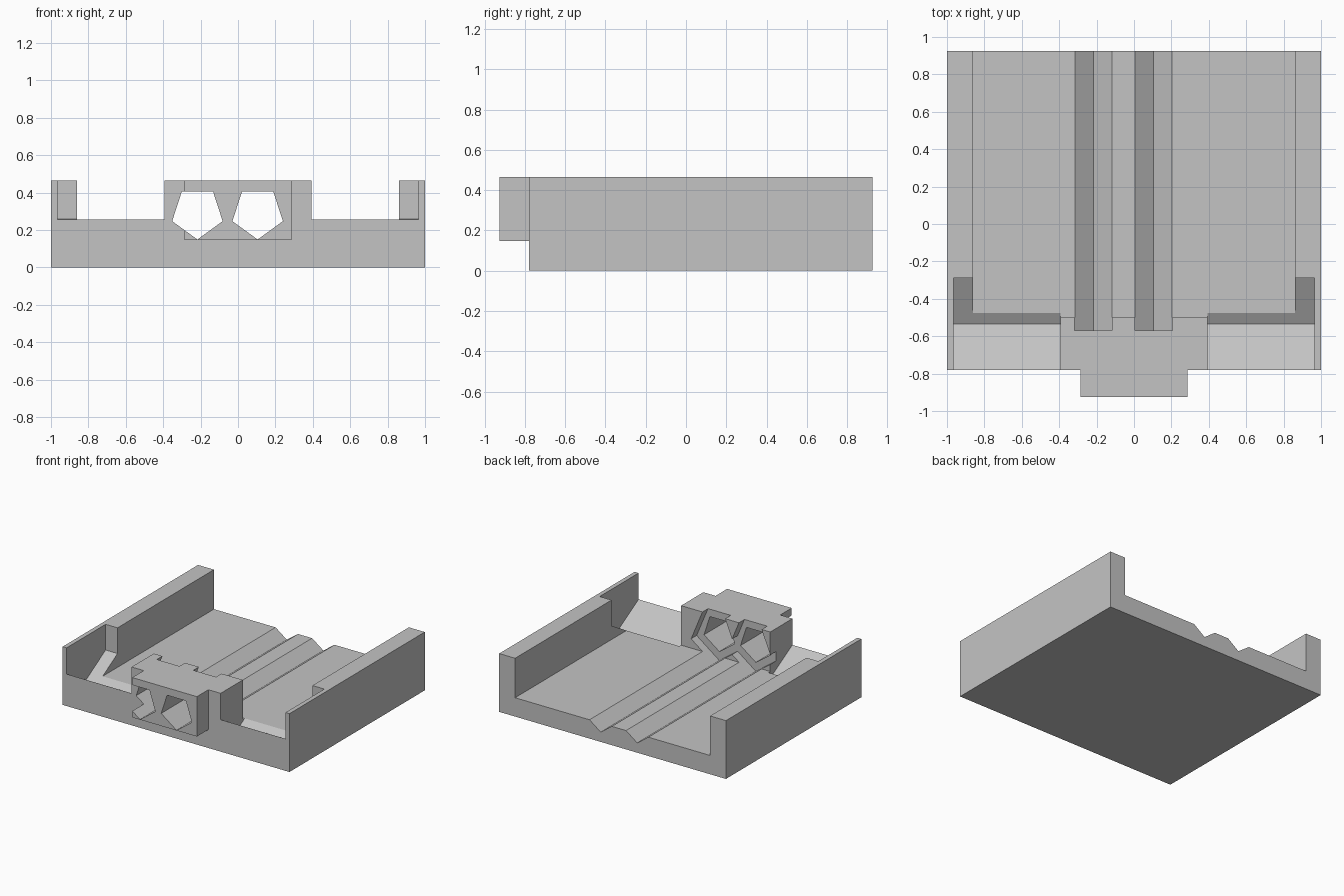
import bpy
import bmesh
from math import sin, cos, pi
from mathutils import Vector

cube = bpy.data.objects.get("Cube")
if cube:
    bpy.data.objects.remove(cube, do_unlink=True)

grey = bpy.data.materials.new("plain grey")
grey.use_nodes = True
colour = (0.55, 0.55, 0.55, 1)
grey.diffuse_color = colour
grey.node_tree.nodes["Principled BSDF"].inputs["Base Color"].default_value = colour


def prism(name, profile, axis, start, end):
    """Extrude a closed profile along x (profile is y, z) or y (profile is x, z)."""
    bm = bmesh.new()
    place = (lambda a, b: (start, a, b)) if axis == "x" else (lambda a, b: (a, start, b))
    face = bm.faces.new([bm.verts.new(place(a, b)) for a, b in profile])
    step = Vector((end - start, 0, 0) if axis == "x" else (0, end - start, 0))
    top = bmesh.ops.extrude_face_region(bm, geom=[face])["geom"]
    bmesh.ops.translate(bm, vec=step, verts=[v for v in top if isinstance(v, bmesh.types.BMVert)])
    bmesh.ops.recalc_face_normals(bm, faces=bm.faces)
    mesh = bpy.data.meshes.new(name)
    bm.to_mesh(mesh)
    bm.free()
    mesh.materials.append(grey)
    obj = bpy.data.objects.new(name, mesh)
    bpy.context.collection.objects.link(obj)
    return obj


def box(name, x, y, z):
    return prism(name, [(x[0], z[0]), (x[1], z[0]), (x[1], z[1]), (x[0], z[1])], "y", *y)


def combine(target, tool, operation):
    """Apply one boolean and remove the tool."""
    mod = target.modifiers.new("combine", "BOOLEAN")
    mod.operation, mod.solver, mod.object = operation, "EXACT", tool
    graph = bpy.context.evaluated_depsgraph_get()
    mesh = bpy.data.meshes.new_from_object(target.evaluated_get(graph))
    target.modifiers.clear()
    target.data = mesh
    bpy.data.objects.remove(tool, do_unlink=True)


TOP, FLOOR, FRONT, BACK = 0.465, 0.15, -0.78, 0.925

# Solid tray with a front boss
tray = box("slotted_tray", (-1, 1), (FRONT, BACK), (0, TOP))
combine(tray, box("front_boss", (-0.285, 0.285), (-BACK, -0.7), (0.147, TOP)), "UNION")

# Main channel, open at the back
combine(tray, box("channel", (-0.86, 0.86), (-0.5, 1.2), (FLOOR, 0.8)), "DIFFERENCE")

# Front pockets with V-shaped floors, either side of the central block
pocket = [(-1, 0.255), (FRONT, 0.255), (-0.535, 0.116), (-0.29, 0.26), (-0.29, 0.8), (-1, 0.8)]
for side in (-1, 1):
    combine(tray, prism("pocket", pocket, "x", side * 0.393, side * 0.965), "DIFFERENCE")

# Twin long grooves with wide mouths, and pentagonal through holes
for x in (-0.217, 0.105):
    groove = [(x, 0.078), (x + 0.2, 0.224), (x + 0.1, TOP), (x + 0.1, 0.6),
              (x - 0.1, 0.6), (x - 0.1, TOP), (x - 0.2, 0.224)]
    combine(tray, prism("groove", groove, "y", -0.57, 1.2), "DIFFERENCE")
    hole = [(x + 0.142 * sin(i * 2 * pi / 5), 0.291 - 0.142 * cos(i * 2 * pi / 5)) for i in range(5)]
    combine(tray, prism("hole", hole, "y", -1.2, -0.53), "DIFFERENCE")
